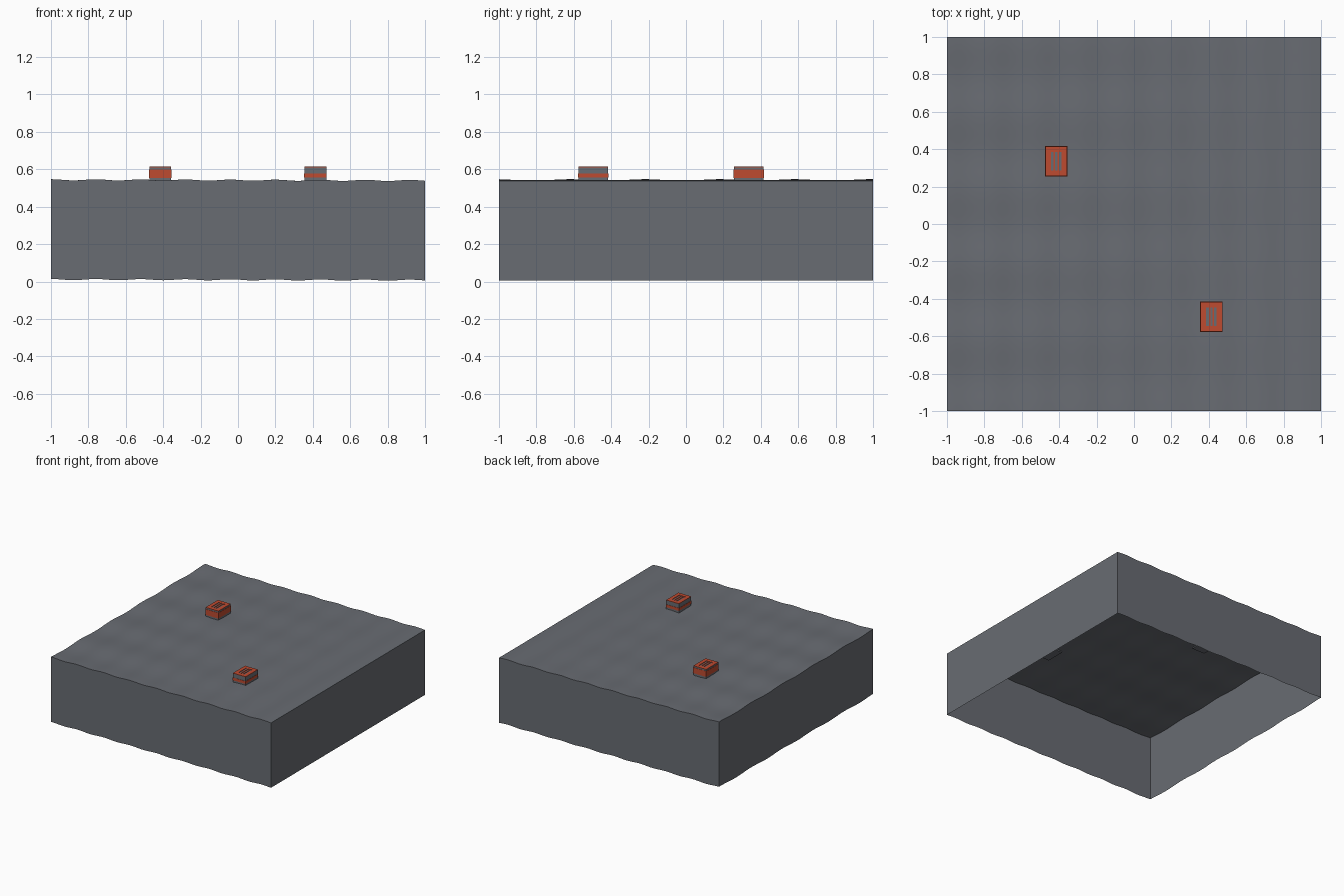
import bpy
import bmesh
from math import cos, pi
from mathutils import Matrix, Vector

old = bpy.data.objects.get("Cube")
if old:
    bpy.data.objects.remove(old, do_unlink=True)


def material(name, rgb):
    m = bpy.data.materials.new(name)
    m.use_nodes = True
    m.diffuse_color = (*rgb, 1)
    m.node_tree.nodes["Principled BSDF"].inputs["Base Color"].default_value = (*rgb, 1)
    return m


GREY = material("slate grey", (0.14, 0.15, 0.17))
RED = material("rust red", (0.52, 0.07, 0.03))


def finish(bm, name, mat):
    mesh = bpy.data.meshes.new(name)
    bm.to_mesh(mesh)
    bm.free()
    mesh.materials.append(mat)
    obj = bpy.data.objects.new(name, mesh)
    bpy.context.collection.objects.link(obj)
    return obj


def add_box(bm, centre, size):
    bmesh.ops.create_cube(bm, size=1, matrix=Matrix.Translation(centre)
                          @ Matrix.Diagonal((*size, 1)))


def ripple(x, y):
    across = 0.003 * cos(2 * pi * (x + 1) / 0.24)
    along = -0.004 * cos(2 * pi * (y + 0.02) / 0.4) * (1 - x) / 2
    return across + along


# Rippled slab, open underneath, with its skirt following the ripples
WALL = 0.533
bm = bmesh.new()
bmesh.ops.create_grid(bm, x_segments=80, y_segments=80, size=1)
for v in bm.verts:
    v.co.z = WALL + 0.007 + ripple(v.co.x, v.co.y)
rim = [e for e in bm.edges if e.is_boundary]
skirt = bmesh.ops.extrude_edge_only(bm, edges=rim)["geom"]
for v in skirt:
    if isinstance(v, bmesh.types.BMVert):
        v.co.z -= WALL
bmesh.ops.recalc_face_normals(bm, faces=bm.faces)
top = max(bm.faces, key=lambda f: f.calc_center_median().z)
if top.normal.z < 0:
    bmesh.ops.reverse_faces(bm, faces=bm.faces)
slab = finish(bm, "ground_slab", GREY)
bpy.context.view_layer.objects.active = slab
slab.select_set(True)
bpy.ops.object.shade_smooth_by_angle()

# Two small crates: grey body, red side band and a slatted red lid
W, D, BASE, TOP = 0.116, 0.158, 0.53, 0.61


def crate(name, x, y, band_low, band_high):
    bm = bmesh.new()
    add_box(bm, Vector((x, y, (BASE + TOP) / 2)), (W, D, TOP - BASE))
    finish(bm, name + "_body", GREY)

    bm = bmesh.new()
    add_box(bm, Vector((x, y, (band_low + band_high) / 2)),
            (W + 0.004, D + 0.004, band_high - band_low))
    finish(bm, name + "_band", RED)

    bm = bmesh.new()
    z, thick, border = TOP + 0.002, 0.004, 0.03
    for s in (-1, 1):
        add_box(bm, Vector((x + s * (W - border) / 2, y, z)), (border, D, thick))
        add_box(bm, Vector((x, y + s * (D - border) / 2, z)),
                (W - 2 * border, border, thick))
        add_box(bm, Vector((x + s * 0.01, y, z)), (0.008, D - 2 * border, thick))
    finish(bm, name + "_lid", RED)


crate("back_crate", -0.416, 0.336, 0.553, 0.6)
crate("front_crate", 0.414, -0.496, 0.556, 0.578)
